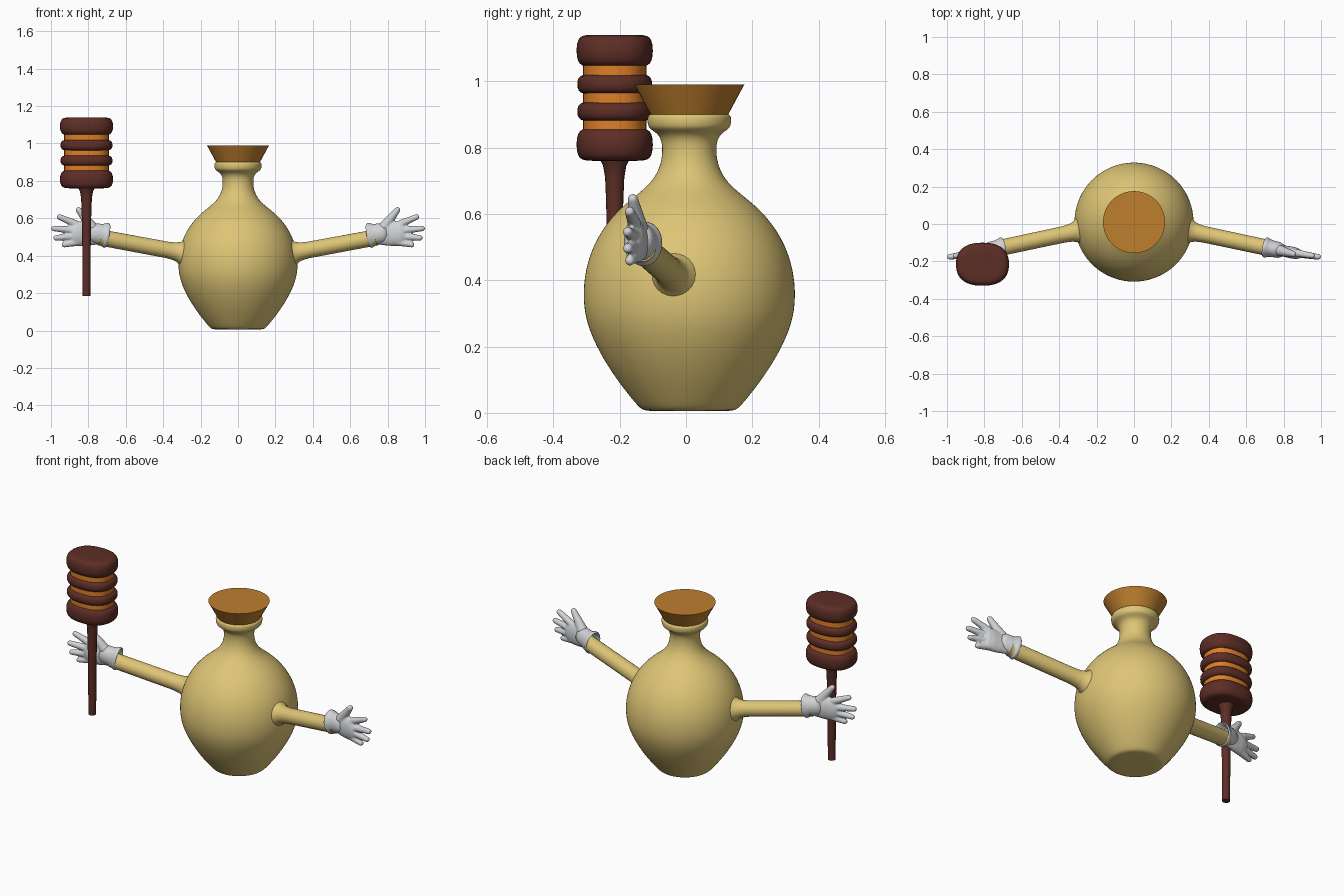
import bpy
import bmesh
import math
from mathutils import Vector

cube = bpy.data.objects.get("Cube")
if cube:
    bpy.data.objects.remove(cube, do_unlink=True)


def material(name, rgb):
    m = bpy.data.materials.new(name)
    m.use_nodes = True
    m.diffuse_color = (*rgb, 1)
    m.node_tree.nodes["Principled BSDF"].inputs["Base Color"].default_value = (*rgb, 1)
    return m


CLAY = material("pale clay", (0.73, 0.56, 0.18))
CORK = material("cork brown", (0.51, 0.21, 0.027))
WOOD = material("dark wood", (0.11, 0.027, 0.019))
HONEY = material("honey orange", (0.72, 0.21, 0.02))
GLOVE = material("glove white", (0.64, 0.65, 0.67))


def lathe(bm, profile, origin, axis=(0, 0, 1), sides=32, scale=(1, 1), power=2):
    """Sweep (distance, radius) pairs along an axis; power above 2 squares the ring."""
    axis = Vector(axis).normalized()
    turn = axis.to_track_quat('Z', 'Y')
    rings = []
    for dist, radius in profile:
        ring = []
        for i in range(sides):
            a = math.tau * i / sides
            x, y = (math.copysign(abs(f(a)) ** (2 / power), f(a)) for f in (math.cos, math.sin))
            p = Vector((x * scale[0] * radius, y * scale[1] * radius, dist))
            ring.append(bm.verts.new(Vector(origin) + turn @ p))
        rings.append(ring)
    for low, high in zip(rings, rings[1:]):
        for i in range(sides):
            j = (i + 1) % sides
            bm.faces.new((low[i], low[j], high[j], high[i]))
    bm.faces.new(rings[0][::-1])
    bm.faces.new(rings[-1])


def finish(name, bm, mat, angle=40):
    bmesh.ops.recalc_face_normals(bm, faces=bm.faces)
    mesh = bpy.data.meshes.new(name)
    bm.to_mesh(mesh)
    bm.free()
    mesh.materials.append(mat)
    ob = bpy.data.objects.new(name, mesh)
    bpy.context.collection.objects.link(ob)
    bpy.ops.object.select_all(action='DESELECT')
    ob.select_set(True)
    bpy.context.view_layer.objects.active = ob
    bpy.ops.object.shade_smooth_by_angle(angle=math.radians(angle))
    return ob


def turned(name, profile, mat, origin, angle=40, smooth=0, **kw):
    bm = bmesh.new()
    lathe(bm, profile, origin, **kw)
    ob = finish(name, bm, mat, angle)
    if smooth:
        ob.modifiers.new("Rounding", 'SUBSURF').levels = smooth
        ob.modifiers["Rounding"].render_levels = smooth
    return ob


def capsule(bm, start, end, r0, r1, scale=(1, 1)):
    """Tapered finger shape with round ends."""
    start, end = Vector(start), Vector(end)
    length = (end - start).length
    prof = []
    for i in range(6):
        a = math.radians(-85 + 17 * i)
        prof.append((r0 + r0 * math.sin(a), r0 * math.cos(a)))
    for i in range(6):
        a = math.radians(17 * i)
        prof.append((length - r1 + r1 * math.sin(a), r1 * math.cos(a)))
    lathe(bm, prof, start, end - start, 16, scale)


# Vase body with neck and rolled lip
AXIS = (0, 0.01, 0)
turned("vase_body", [
    (0.005, 0.05), (0.005, 0.13), (0.012, 0.148), (0.04, 0.172), (0.1, 0.22), (0.18, 0.272),
    (0.27, 0.313), (0.35, 0.323), (0.43, 0.316), (0.51, 0.29), (0.58, 0.245), (0.63, 0.195),
    (0.67, 0.142), (0.705, 0.107), (0.75, 0.085), (0.8, 0.08), (0.835, 0.088), (0.852, 0.112),
    (0.862, 0.126), (0.893, 0.128), (0.902, 0.12), (0.903, 0.08)],
    CLAY, AXIS, angle=80, smooth=2)

# Cork stopper
turned("cork_stopper", [(0.89, 0.112), (0.99, 0.166)], CORK, AXIS, sides=40)

# Arms flaring out of the body
SHOULDER = Vector((0.27, -0.033, 0.411))
WRIST = Vector((0.74, -0.133, 0.498))
reach = WRIST - SHOULDER
arm = turned("arms", [
    (0, 0.085), (0.025, 0.073), (0.045, 0.056), (0.07, 0.048), (0.11, 0.044),
    (reach.length, 0.043)], CLAY, SHOULDER, axis=reach, sides=24, angle=80)

# Glove cuffs with a rolled rim, open toward the arm
cuff = turned("glove_cuffs", [
    (0.05, 0.03), (0.02, 0.05), (0, 0.057), (-0.006, 0.063), (0, 0.068), (0.01, 0.066),
    (0.018, 0.06), (0.04, 0.055), (0.075, 0.053), (0.1, 0.04)],
    GLOVE, (0.703, -0.125, 0.509), axis=(1, -0.2, 0.18), angle=80, scale=(0.8, 1))

# Gloved hands: palm, four fingers and thumb fused into one skin
bm = bmesh.new()
lathe(bm, [(0, 0.045), (0.03, 0.054), (0.07, 0.062), (0.115, 0.067), (0.145, 0.062),
           (0.165, 0.045)],
      (0.73, -0.13, 0.509), (1, -0.2, 0.08), 24, (0.48, 1))
FINGERS = [((0.85, -0.152, 0.562), (0.968, -0.172, 0.613)),
           ((0.86, -0.156, 0.534), (1.0, -0.178, 0.547)),
           ((0.86, -0.156, 0.505), (0.988, -0.178, 0.494)),
           ((0.84, -0.152, 0.477), (0.943, -0.172, 0.456))]
for base, tip in FINGERS:
    capsule(bm, base, tip, 0.021, 0.015)
capsule(bm, (0.762, -0.138, 0.53), (0.862, -0.163, 0.657), 0.03, 0.016)
hand = finish("gloved_hands", bm, GLOVE)
fuse = hand.modifiers.new("Fuse", 'REMESH')
fuse.mode = 'VOXEL'
fuse.voxel_size = 0.005
fuse.use_smooth_shade = True
soft = hand.modifiers.new("Soften", 'SMOOTH')
soft.factor = 0.5
soft.iterations = 4

for ob in (arm, cuff, hand):
    ob.modifiers.new("Other side", 'MIRROR').use_axis[0] = True

# Honey dipper: handle, honey core and ribbed discs
DIP = (-0.81, -0.215, 0)
turned("dipper_handle", [(0.185, 0.021), (0.5, 0.023), (0.64, 0.026), (0.71, 0.029),
                         (0.745, 0.035), (0.775, 0.05)], WOOD, DIP, sides=20)
turned("dipper_honey", [(0.8, 1), (1.1, 1)], HONEY, DIP, scale=(0.12, 0.096), power=2.4)
for i, (low, high, size) in enumerate([(0.76, 0.858, 1), (0.879, 0.938, 0.98),
                                       (0.961, 1.021, 0.98), (1.044, 1.14, 1)]):
    h = high - low
    turned("dipper_disc_%d" % (i + 1), [
        (low, 0.4), (low, 0.78 * size), (low + 0.07 * h, 0.92 * size), (low + 0.28 * h, size),
        (high - 0.28 * h, size), (high - 0.07 * h, 0.92 * size), (high, 0.78 * size),
        (high, 0.4)], WOOD, DIP, angle=80, smooth=1, scale=(0.143, 0.116), power=2.4)
